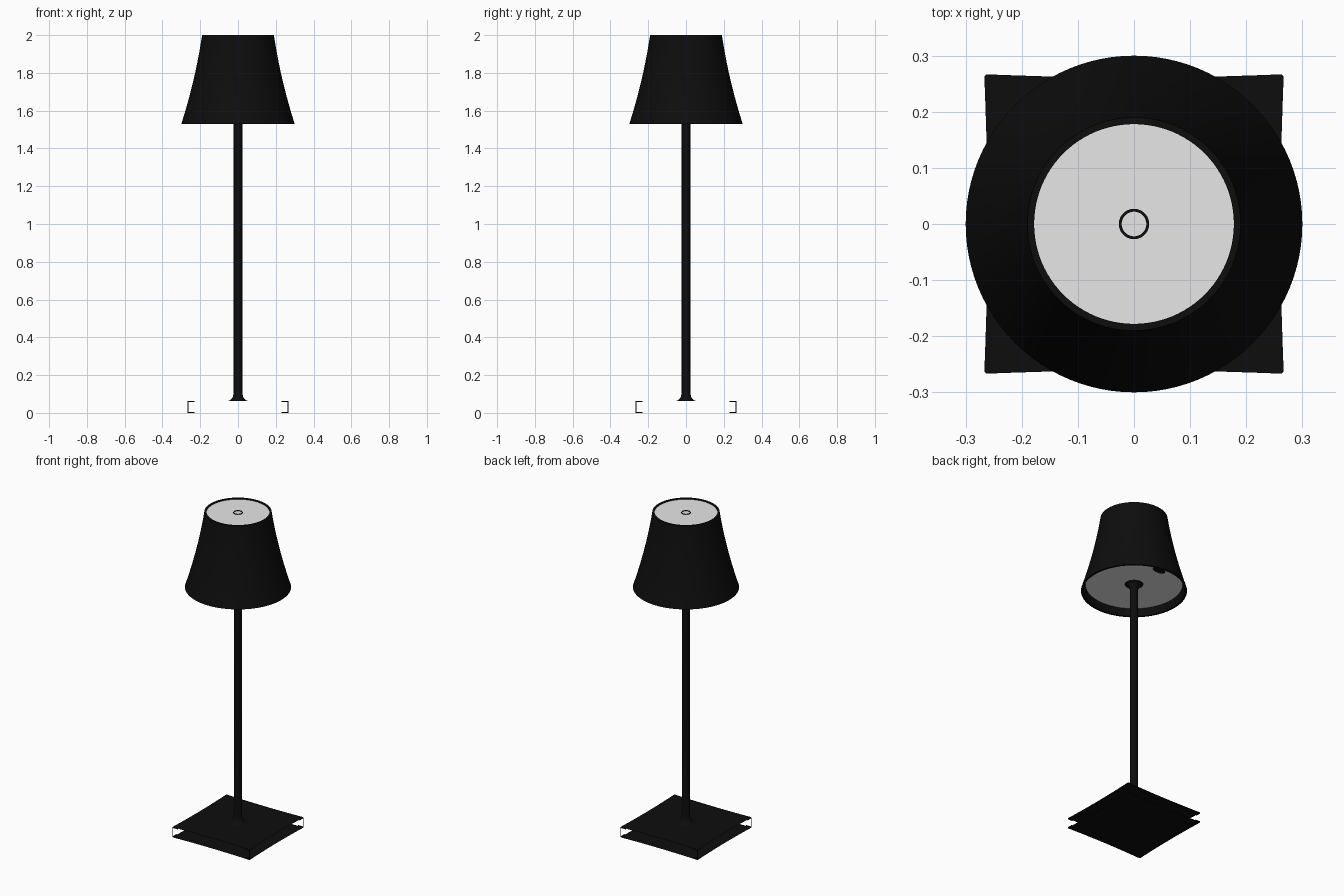
import bpy, bmesh, math
from mathutils import Matrix, Vector

cube = bpy.data.objects.get("Cube")
if cube:
    bpy.data.objects.remove(cube, do_unlink=True)


def material(name, value):
    m = bpy.data.materials.new(name)
    m.use_nodes = True
    colour = (value, value, value, 1)
    m.diffuse_color = colour
    bsdf = m.node_tree.nodes["Principled BSDF"]
    bsdf.inputs["Base Color"].default_value = colour
    bsdf.inputs["Roughness"].default_value = 0.6
    return m


black = material("matte black", 0.004)
grey = material("diffuser grey", 0.8)


def finish(name, bm, mat, smooth=True):
    mesh = bpy.data.meshes.new(name)
    bm.to_mesh(mesh)
    bm.free()
    mesh.materials.append(mat)
    ob = bpy.data.objects.new(name, mesh)
    bpy.context.collection.objects.link(ob)
    if smooth:
        bpy.ops.object.select_all(action="DESELECT")
        ob.select_set(True)
        bpy.context.view_layer.objects.active = ob
        bpy.ops.object.shade_smooth_by_angle(angle=math.radians(35))
    return ob


def lathe(name, profile, mat, steps=96):
    """Spin a list of (radius, height) points around the z axis."""
    bm = bmesh.new()
    verts = [bm.verts.new((r, 0, z)) for r, z in profile]
    edges = [bm.edges.new(pair) for pair in zip(verts, verts[1:])]
    bmesh.ops.spin(bm, geom=verts + edges, cent=(0, 0, 0), axis=(0, 0, 1),
                   angle=math.tau, steps=steps)
    bmesh.ops.remove_doubles(bm, verts=bm.verts, dist=1e-5)
    bmesh.ops.recalc_face_normals(bm, faces=bm.faces)
    return finish(name, bm, mat)


# Flared shade: outer wall up, over the rim, and back down inside
BOTTOM, TOP, WALL = 1.53, 2.0, 0.012


def shade_radius(t):
    return 0.30 - 0.15 * t + 0.04 * t * t


levels = [i / 12 for i in range(13)]
outer = [(shade_radius(t), BOTTOM + (TOP - BOTTOM) * t) for t in levels]
inner = [(r - WALL, z) for r, z in reversed(outer)]
lathe("shade", outer + inner + outer[:1], black)

# Discs closing the shade above and below
lathe("top_disc", [(0, 1.994), (0.179, 1.994), (0.179, 1.986), (0, 1.986)], grey)
lathe("diffuser", [(0, 1.58), (0.275, 1.58), (0.275, 1.572), (0, 1.572)], grey)

# Touch ring on the top disc
lathe("touch_ring", [(0.022, 1.993), (0.022, 1.997), (0.027, 1.997),
                     (0.027, 1.993), (0.022, 1.993)], black, 48)

# Stem with a flare at each end
flare = [(0.053, 0), (0.042, 0.004), (0.033, 0.012), (0.026, 0.026), (0.0225, 0.045)]
LOW, HIGH = 0.063, 1.572
lathe("stem", [(0, LOW)] + [(r, LOW + h) for r, h in flare]
      + [(r, HIGH - h) for r, h in reversed(flare)] + [(0, HIGH)], black, 48)

# Small switch below the diffuser, toward the back
bm = bmesh.new()
bmesh.ops.create_cone(bm, cap_ends=True, segments=32, radius1=0.5, radius2=0.5, depth=1,
                      matrix=Matrix.Translation((0, 0.22, 1.567))
                      @ Matrix.Diagonal((0.08, 0.035, 0.012, 1)))
finish("switch", bm, black)

# Base: two thin square sheets with slightly concave sides
SIDE = [-0.985, -0.86, -0.6, -0.3, 0, 0.3, 0.6, 0.86, 0.985]
outline = []
for quarter in range(4):
    turn = Matrix.Rotation(quarter * math.pi / 2, 3, "Z")
    outline += [turn @ Vector((0.267 * t, -0.261 - 0.006 * t * t, 0)) for t in SIDE]
N, COUNT = len(SIDE), len(outline)


def base_sheet(name, z, lip):
    bm = bmesh.new()
    rim = [bm.verts.new((p.x, p.y, z)) for p in outline]
    sheet = bm.faces.new(rim if lip < 0 else rim[::-1])
    # Short folded lips beside each corner
    for i in range(COUNT):
        if i % N in (0, N - 2, N - 1):
            a, b = rim[i], rim[(i + 1) % COUNT]
            c, d = [bm.verts.new(v.co + Vector((0, 0, lip))) for v in (b, a)]
            bm.faces.new((a, b, c, d) if lip > 0 else (d, c, b, a))
    bmesh.ops.triangulate(bm, faces=[sheet])
    return finish(name, bm, black, False)


base_sheet("base_top", LOW, -0.005)
base_sheet("base_bottom", 0, 0.005)

# Narrow strips joining the sheets at the four corners
bm = bmesh.new()
for i in range(N - 1, COUNT, N):
    a, b = outline[i], outline[(i + 1) % COUNT]
    bm.faces.new([bm.verts.new((p.x, p.y, z))
                  for p, z in ((a, 0), (b, 0), (b, LOW), (a, LOW))])
finish("corner_strips", bm, black, False)
